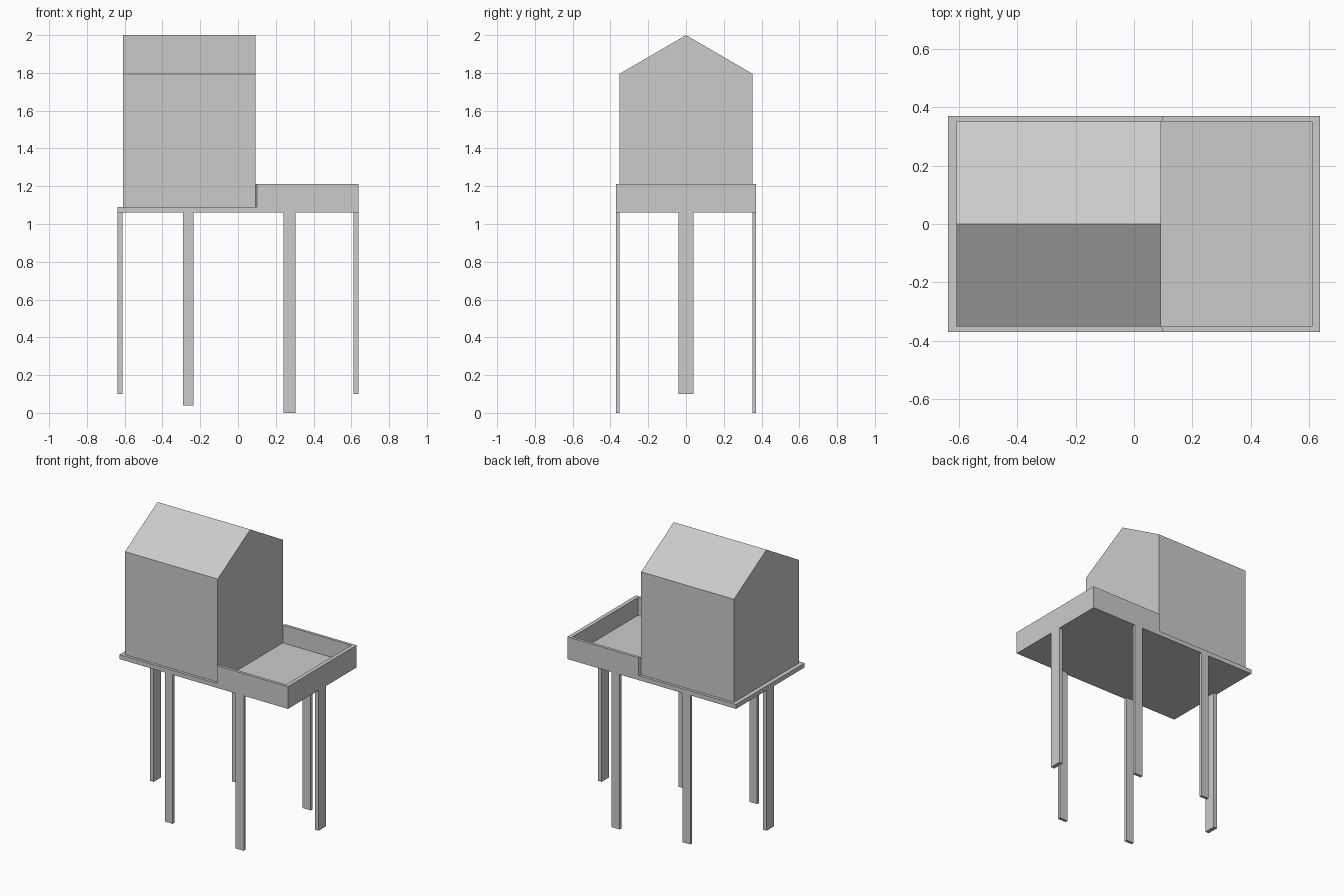
import bpy, bmesh
from mathutils import Vector

if "Cube" in bpy.data.objects:
    bpy.data.objects.remove(bpy.data.objects["Cube"])


def prism(name, profile, direction):
    """Extrude a closed 3D outline along a direction into a solid."""
    bm = bmesh.new()
    face = bm.faces.new([bm.verts.new(p) for p in profile])
    ext = bmesh.ops.extrude_face_region(bm, geom=[face], use_keep_orig=True)
    top = [v for v in ext["geom"] if isinstance(v, bmesh.types.BMVert)]
    bmesh.ops.translate(bm, verts=top, vec=Vector(direction))
    bmesh.ops.recalc_face_normals(bm, faces=bm.faces)
    mesh = bpy.data.meshes.new(name)
    bm.to_mesh(mesh)
    bm.free()
    obj = bpy.data.objects.new(name, mesh)
    bpy.context.collection.objects.link(obj)
    return obj


def box(name, x0, x1, y0, y1, z0, z1):
    outline = [(x0, y0, z0), (x1, y0, z0), (x1, y1, z0), (x0, y1, z0)]
    return prism(name, outline, (0, 0, z1 - z0))


X, Y = 0.638, 0.371            # platform half sizes
XI, YI = 0.611, 0.352          # inner half sizes (inside the rim)
HOUSE_X = 0.093                # right wall of the house
UNDER, DECK, RIM = 1.06, 1.09, 1.212

# Platform slab
box("platform", -X, X, -Y, Y, UNDER, DECK)

# U-shaped parapet around the terrace, ends mitred at the house corners
rim = [(HOUSE_X, -YI), (0.101, -Y), (X, -Y), (X, Y),
       (0.101, Y), (HOUSE_X, YI), (XI, YI), (XI, -YI)]
prism("terrace_parapet", [(x, y, DECK) for x, y in rim], (0, 0, RIM - DECK))

# House with gable roof
gable = [(-YI, DECK), (YI, DECK), (YI, 1.795), (0, 2.0), (-YI, 1.795)]
prism("house", [(-0.609, y, z) for y, z in gable], (HOUSE_X + 0.609, 0, 0))

# Thin legs along the front and back edges
for side, y0, y1 in (("front", -Y, -YI), ("back", YI, Y)):
    box(side + "_left_leg", -0.292, -0.235, y0, y1, 0.04, UNDER)
    box(side + "_right_leg", 0.242, 0.304, y0, y1, 0.0, UNDER)

# Legs in the middle of each end
box("left_end_leg", -X, -XI, -0.04, 0.04, 0.10, UNDER)
box("right_end_leg", XI, X, -0.04, 0.04, 0.10, UNDER)
